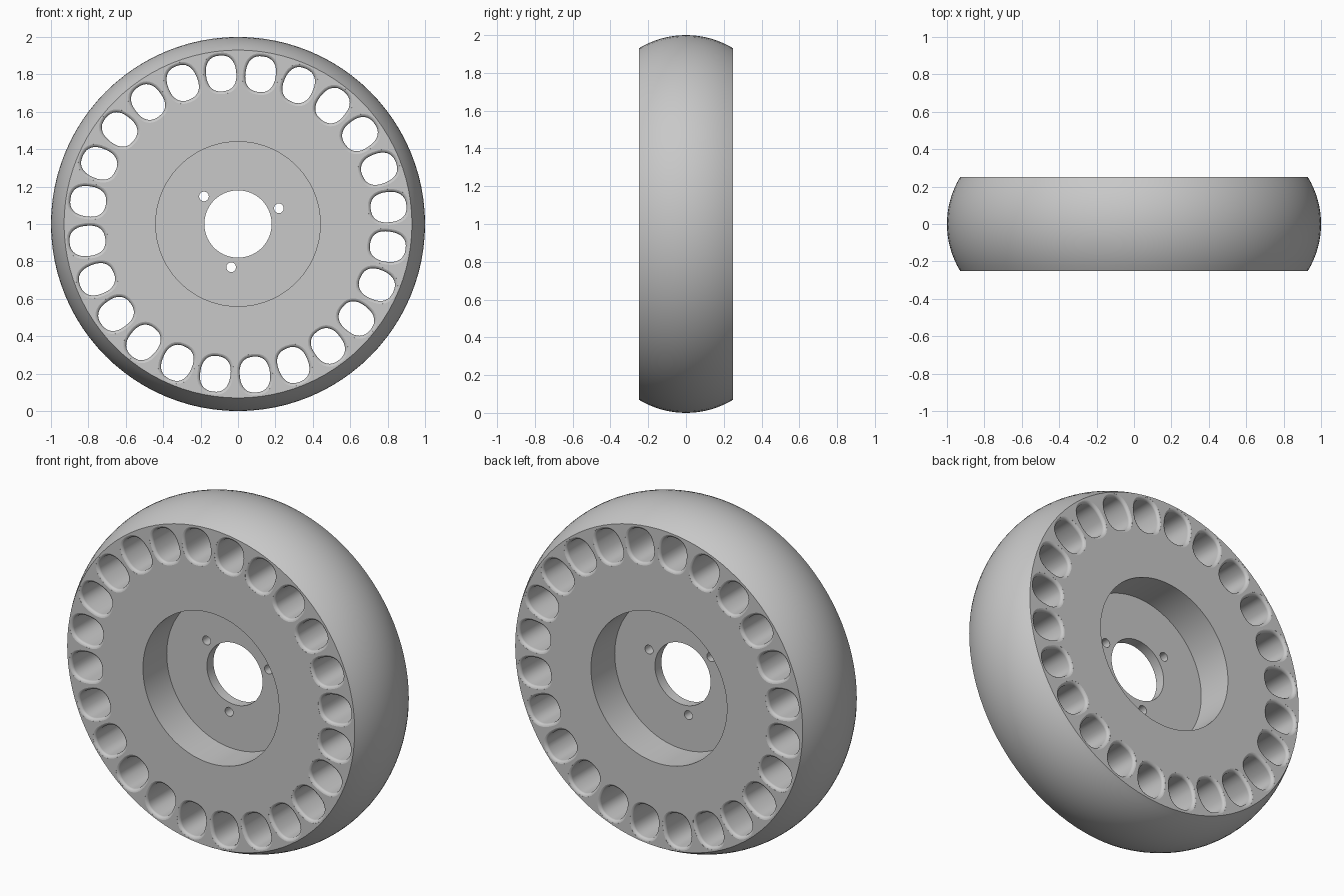
import bpy, bmesh, math
from mathutils import Matrix, Vector

cube = bpy.data.objects.get("Cube")
if cube:
    bpy.data.objects.remove(cube, do_unlink=True)

HALF = 0.25          # half width of the wheel
WEB = 0.03           # half thickness of the central web
FACE_R, TYRE_R = 0.93, 1.0
CENTRE = Matrix.Translation((0, 0, 1))


def bridge(bm, rings, closed=False):
    """Join vertex loops with quads; cap the ends unless closed into a ring."""
    n = len(rings[0])
    pairs = list(zip(rings, rings[1:]))
    if closed:
        pairs.append((rings[-1], rings[0]))
    for a, b in pairs:
        for i in range(n):
            j = (i + 1) % n
            bm.faces.new((a[i], a[j], b[j], b[i]))
    if not closed:
        bm.faces.new(rings[0])
        bm.faces.new(rings[-1])


def finish(bm, name):
    bmesh.ops.recalc_face_normals(bm, faces=bm.faces[:])
    mesh = bpy.data.meshes.new(name)
    bm.to_mesh(mesh)
    bm.free()
    obj = bpy.data.objects.new(name, mesh)
    bpy.context.collection.objects.link(obj)
    return obj


def around_axle(angle, radius):
    """Place local x outward along the given spoke direction."""
    return CENTRE @ Matrix.Rotation(-math.radians(angle), 4, 'Y') @ Matrix.Translation((radius, 0, 0))


# Wheel body: revolved profile with a crowned tread and a recess on each side
sagitta = TYRE_R - FACE_R
crown = HALF ** 2 / (2 * sagitta) + sagitta / 2
sweep = math.asin(HALF / crown)
profile = [(0.18, -WEB), (0.44, -WEB), (0.44, -HALF)]
steps = 16
for k in range(steps + 1):
    t = sweep * (2 * k / steps - 1)
    profile.append((TYRE_R - crown + crown * math.cos(t), crown * math.sin(t)))
profile += [(0.44, HALF), (0.44, WEB), (0.18, WEB)]

bm = bmesh.new()
segments = 96
rings = []
for r, y in profile:
    rings.append([bm.verts.new((r * math.cos(a), y, 1 + r * math.sin(a)))
                  for a in (math.tau * i / segments for i in range(segments))])
bridge(bm, rings, closed=True)
wheel = finish(bm, "wheel")

# Cutter sections: (depth, outward offset), flared where the hole meets a face
FILLET = 0.018
flare = [(HALF + 0.05, FILLET)]
for k in range(5):
    a = math.radians(10 + 20 * k)
    flare.append((HALF - FILLET * (1 - math.cos(a)), FILLET * (1 - math.sin(a))))
sections = flare + [(-y, o) for y, o in reversed(flare)]


def rounded_loop(bm, matrix, a, b, y, power, count):
    loop = []
    for i in range(count):
        t = math.tau * i / count
        c, s = math.cos(t), math.sin(t)
        p = Vector((math.copysign(abs(c) ** (2 / power), c) * a, y,
                    math.copysign(abs(s) ** (2 / power), s) * b))
        loop.append(bm.verts.new(matrix @ p))
    return loop


bm = bmesh.new()
# Ring of rim holes
for i in range(24):
    m = around_axle(6.4 + 15 * i, 0.81)
    bridge(bm, [rounded_loop(bm, m, 0.096 + o, 0.081 + o, y, 2.4, 32) for y, o in sections])
# Bolt holes
for i in range(3):
    m = around_axle(21 + 120 * i, 0.234)
    bridge(bm, [rounded_loop(bm, m, 0.026, 0.026, y, 2, 20) for y in (-0.1, 0.1)])
cutter = finish(bm, "hole_cutter")
cutter.hide_render = True

# Cut the holes, then remove the helper
bpy.ops.object.select_all(action='DESELECT')
bpy.context.view_layer.objects.active = wheel
wheel.select_set(True)
cut = wheel.modifiers.new("holes", 'BOOLEAN')
cut.operation = 'DIFFERENCE'
cut.solver = 'EXACT'
cut.object = cutter
bpy.ops.object.modifier_apply(modifier=cut.name)
bpy.data.objects.remove(cutter, do_unlink=True)

# Smooth shading with crisp rims and flat side faces
bpy.ops.object.shade_smooth_by_angle(angle=math.radians(28))
weighted = wheel.modifiers.new("flat_faces", 'WEIGHTED_NORMAL')
weighted.keep_sharp = True

# Material
grey = bpy.data.materials.new("plain grey")
grey.use_nodes = True
colour = (0.58, 0.58, 0.58, 1)
grey.diffuse_color = colour
grey.node_tree.nodes["Principled BSDF"].inputs["Base Color"].default_value = colour
wheel.data.materials.clear()
wheel.data.materials.append(grey)
for poly in wheel.data.polygons:
    poly.material_index = 0
